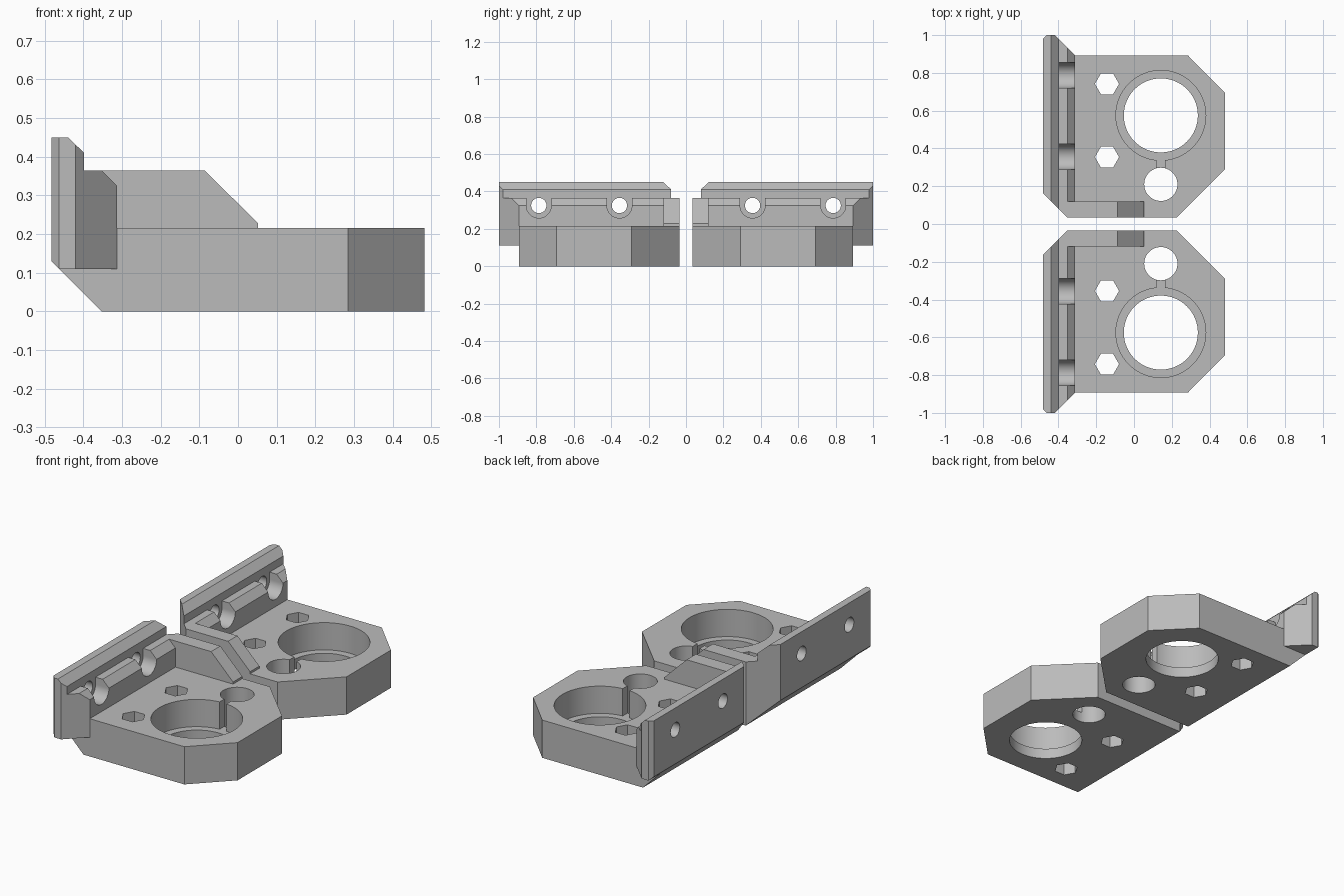
import bpy, bmesh, math
from mathutils import Matrix, Vector

if "Cube" in bpy.data.objects:
    bpy.data.objects.remove(bpy.data.objects["Cube"])

grey = bpy.data.materials.new("plain grey")
grey.use_nodes = True
grey.diffuse_color = (0.5, 0.5, 0.5, 1)
grey.node_tree.nodes["Principled BSDF"].inputs["Base Color"].default_value = (0.5, 0.5, 0.5, 1)


def prism(name, points, axis, low, high):
    """Extrude a flat profile along z (points are x,y), y (x,z) or x (y,z)."""
    place = {"z": lambda a, b, c: (a, b, c),
             "y": lambda a, b, c: (a, c, b),
             "x": lambda a, b, c: (c, a, b)}[axis]
    bm = bmesh.new()
    face = bm.faces.new([bm.verts.new(place(a, b, low)) for a, b in points])
    grown = bmesh.ops.extrude_face_region(bm, geom=[face])["geom"]
    bmesh.ops.translate(bm, vec=Vector(place(0, 0, high - low)),
                        verts=[v for v in grown if isinstance(v, bmesh.types.BMVert)])
    bmesh.ops.recalc_face_normals(bm, faces=bm.faces)
    mesh = bpy.data.meshes.new(name)
    bm.to_mesh(mesh)
    bm.free()
    mesh.materials.append(grey)
    obj = bpy.data.objects.new(name, mesh)
    bpy.context.collection.objects.link(obj)
    return obj


def ring(cx, cy, radius, sides=64):
    turns = [2 * math.pi * i / sides for i in range(sides)]
    return [(cx + radius * math.cos(t), cy + radius * math.sin(t)) for t in turns]


def rect(x0, y0, x1, y1):
    return [(x0, y0), (x1, y0), (x1, y1), (x0, y1)]


def combine(target, tool, operation):
    """Apply one boolean and discard the tool."""
    mod = target.modifiers.new("shape", "BOOLEAN")
    mod.operation, mod.solver, mod.object = operation, "EXACT", tool
    bpy.context.view_layer.update()
    graph = bpy.context.evaluated_depsgraph_get()
    result = bpy.data.meshes.new_from_object(target.evaluated_get(graph))
    target.modifiers.clear()
    target.data = result
    bpy.data.objects.remove(tool)


BACK, LIP, INNER, OUTER, TOP = -0.483, -0.313, 0.035, 0.893, 0.216

# Base plate with cut corners and a chamfer under its back edge
bracket = prism("rear_bracket", [
    (BACK, 0.164), (-0.354, INNER), (0.226, INNER), (0.483, 0.292),
    (0.483, 0.693), (0.285, OUTER), (BACK, OUTER)], "z", 0, TOP)
combine(bracket, prism("chamfer", [(BACK - 0.1, 0.23), (-0.253, -0.1),
                                   (BACK - 0.1, -0.1)], "y", -0.1, 1.1), "DIFFERENCE")

# Upright mounting flange with a stepped lip, trimmed to its plan outline
flange = prism("flange", [
    (BACK, 0.13), (-0.463, 0.11), (LIP, 0.11), (LIP, 0.325), (-0.353, 0.365),
    (-0.398, 0.365), (-0.398, 0.41), (-0.44, 0.45), (BACK, 0.45)], "y", 0, 1.1)
combine(flange, prism("plan", [
    (BACK, 0.164), (-0.354, INNER), (LIP, INNER), (LIP, OUTER),
    (-0.42, 1), (-0.463, 1), (BACK, 0.98)], "z", -0.1, 0.6), "INTERSECT")
combine(bracket, flange, "UNION")

# Sloped side rib
combine(bracket, prism("rib", [
    (-0.353, 0.15), (0.052, 0.15), (0.052, 0.228), (-0.087, 0.365),
    (-0.353, 0.365)], "y", INNER, 0.119), "UNION")

# Cross bolt holes with open-topped seats in the lip
for y in (0.356, 0.787):
    seat = [(y + 0.067 * math.cos(t), 0.325 + 0.067 * math.sin(t))
            for t in [math.pi + math.pi * i / 32 for i in range(33)]]
    seat += [(y + 0.067, 0.5), (y - 0.067, 0.5)]
    combine(bracket, prism("seat", seat, "x", -0.398, -0.25), "DIFFERENCE")
    combine(bracket, prism("bolt_hole", ring(y, 0.325, 0.041, 32), "x", -0.6, -0.2), "DIFFERENCE")

# Stepped large bore, small bore, joining slot and hexagonal holes
cuts = [(ring(0.142, 0.575, 0.238), 0.06),
        (ring(0.142, 0.575, 0.196), -0.1),
        (ring(0.142, 0.21, 0.088, 48), -0.1),
        (rect(0.12, 0.22, 0.164, 0.45), 0.06),
        (ring(-0.143, 0.742, 0.064, 6), -0.1),
        (ring(-0.143, 0.354, 0.064, 6), -0.1)]
for outline, floor in cuts:
    combine(bracket, prism("cut", outline, "z", floor, 0.5), "DIFFERENCE")

# Mirrored partner
partner = bpy.data.objects.new("front_bracket", bracket.data.copy())
bpy.context.collection.objects.link(partner)
partner.data.transform(Matrix.Scale(-1, 4, (0, 1, 0)))
partner.data.flip_normals()

# Smooth bores, sharp edges
bpy.ops.object.select_all(action="DESELECT")
for obj in (bracket, partner):
    obj.select_set(True)
bpy.context.view_layer.objects.active = bracket
bpy.ops.object.shade_smooth_by_angle(angle=math.radians(30))
